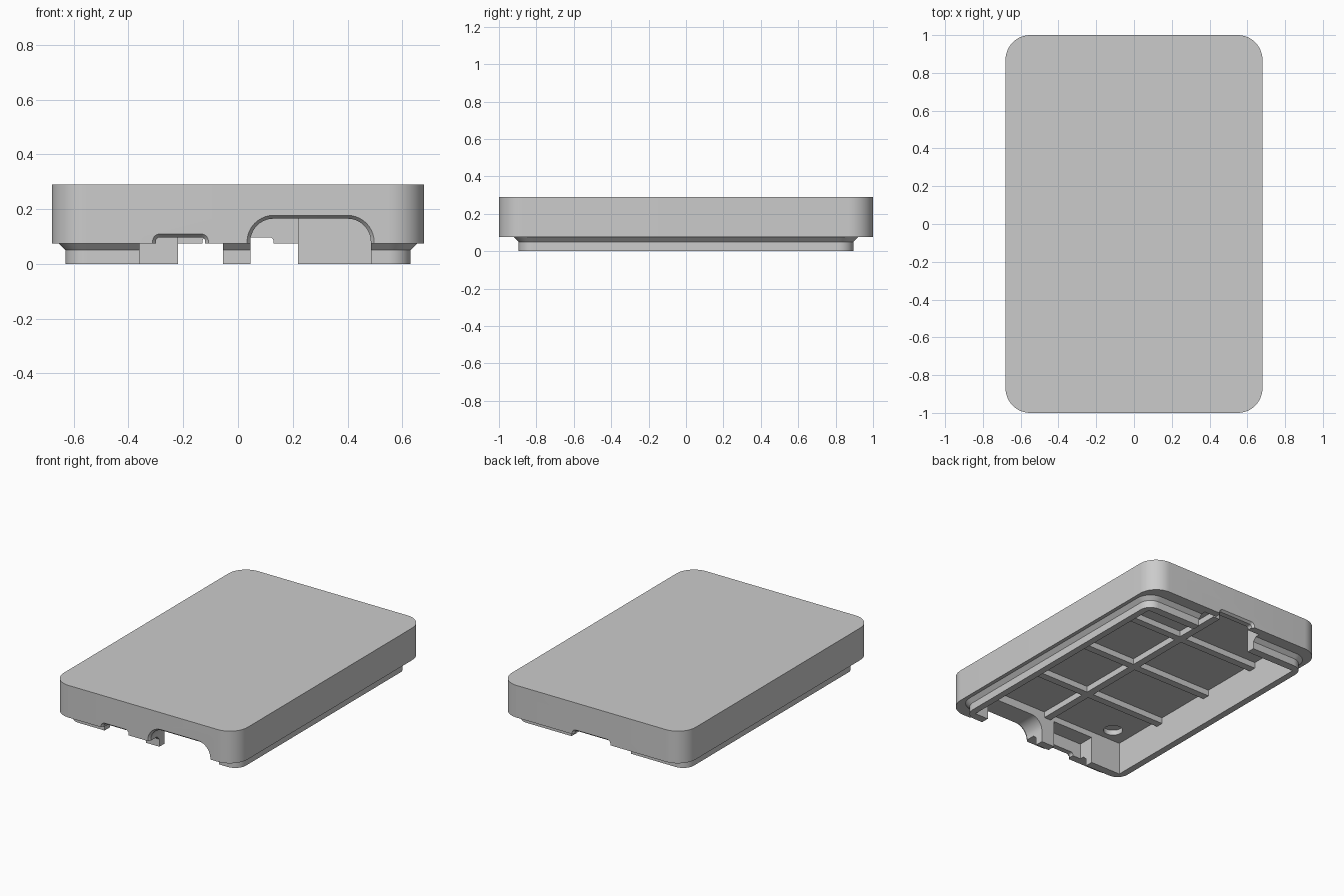
import bpy, bmesh
from math import sin, cos, pi

old = bpy.data.objects.get("Cube")
if old:
    bpy.data.objects.remove(old, do_unlink=True)

grey = bpy.data.materials.new("plain grey")
grey.use_nodes = True
colour = (0.6, 0.6, 0.6, 1)
grey.diffuse_color = colour
grey.node_tree.nodes["Principled BSDF"].inputs["Base Color"].default_value = colour


def loft(name, rings):
    """Closed solid through rings of equal point count."""
    bm = bmesh.new()
    loops = [[bm.verts.new(p) for p in ring] for ring in rings]
    n = len(loops[0])
    for a, b in zip(loops, loops[1:]):
        for i in range(n):
            j = (i + 1) % n
            bm.faces.new((a[i], a[j], b[j], b[i]))
    bm.faces.new(loops[0][::-1])
    bm.faces.new(loops[-1])
    bmesh.ops.recalc_face_normals(bm, faces=bm.faces)
    mesh = bpy.data.meshes.new(name)
    bm.to_mesh(mesh)
    bm.free()
    mesh.materials.append(grey)
    ob = bpy.data.objects.new(name, mesh)
    bpy.context.collection.objects.link(ob)
    return ob


def rounded(hx, hy, r, z, steps=12):
    """Ring of a rounded rectangle at height z."""
    pts = []
    for q, (sx, sy) in enumerate([(1, 1), (-1, 1), (-1, -1), (1, -1)]):
        for i in range(steps + 1):
            a = (q + i / steps) * pi / 2
            pts.append((sx * (hx - r) + r * cos(a), sy * (hy - r) + r * sin(a), z))
    return pts


def box(name, x0, x1, y0, y1, z0, z1):
    return loft(name, [[(x0, y0, z), (x1, y0, z), (x1, y1, z), (x0, y1, z)]
                       for z in (z0, z1)])


def arch(x0, x1, top, r, y, steps=10):
    """Ring of an opening with rounded top corners, in the plane y."""
    pts = [(x0, y, -0.1), (x1, y, -0.1)]
    for cx, start in ((x1 - r, 0), (x0 + r, pi / 2)):
        for i in range(steps + 1):
            a = start + i / steps * pi / 2
            pts.append((cx + r * cos(a), y, top - r + r * sin(a)))
    return pts


def port(x0, x1, top, r, side, bevel=0.012):
    """Opening cutter through the wall, flared at the outside."""
    rings = [arch(x0 - bevel, x1 + bevel, top + bevel, r + bevel, side * 1.02),
             arch(x0 - bevel, x1 + bevel, top + bevel, r + bevel, side),
             arch(x0, x1, top, r, side * 0.985),
             arch(x0, x1, top, r, side * 0.8)]
    return loft("port_cutter", rings)


def cut(ob, cutter):
    mod = ob.modifiers.new("cut", "BOOLEAN")
    mod.operation = "DIFFERENCE"
    mod.solver = "EXACT"
    mod.object = cutter
    bpy.context.view_layer.objects.active = ob
    bpy.ops.object.modifier_apply(modifier=mod.name)
    bpy.data.objects.remove(cutter, do_unlink=True)


# Outer cover with chamfered step and narrower lip below
LX, LY = 0.63, 0.895
cover = loft("case_cover", [
    rounded(LX, LY, 0.08, 0), rounded(LX, LY, 0.08, 0.05),
    rounded(LX + 0.025, LY + 0.025, 0.105, 0.075),
    rounded(0.68, 1, 0.13, 0.075), rounded(0.68, 1, 0.13, 0.29)])

# Inner cavity up to the rib level, then panels between the ribs
IX, IY, RIB, CEILING = 0.585, 0.84, 0.18, 0.22
cut(cover, box("cavity", -IX, IX, -IY, IY, -0.1, RIB))
rows = [-IY - 0.025, -0.45, 0, 0.45, IY + 0.025]
for y0, y1 in zip(rows, rows[1:]):
    for x0, x1 in ((-IX, -0.025), (0.025, IX)):
        cut(cover, box("panel", x0, x1, y0 + 0.025, y1 - 0.025, 0.1, CEILING))

# Gaps in the lip with pockets in the end walls
cut(cover, box("back_gap", -0.22, 0.22, 0.8, 0.95, -0.1, CEILING))
cut(cover, box("front_gap", -0.36, -0.055, -0.95, -0.8, -0.1, CEILING - 0.04))

# Openings in the end walls
cut(cover, port(0.045, 0.485, 0.165, 0.085, -1))
cut(cover, port(-0.3, -0.12, 0.097, 0.015, -1))
cut(cover, port(-0.13, 0.13, 0.097, 0.015, 1))

# Shallow round recess in the ceiling
cut(cover, loft("recess", [
    [(-0.45 + 0.06 * cos(i * pi / 16), -0.74 + 0.06 * sin(i * pi / 16), z)
     for i in range(32)] for z in (0.15, CEILING + 0.035)]))

bpy.ops.object.select_all(action="DESELECT")
cover.select_set(True)
bpy.context.view_layer.objects.active = cover
bpy.ops.object.shade_smooth_by_angle(angle=pi / 6)
